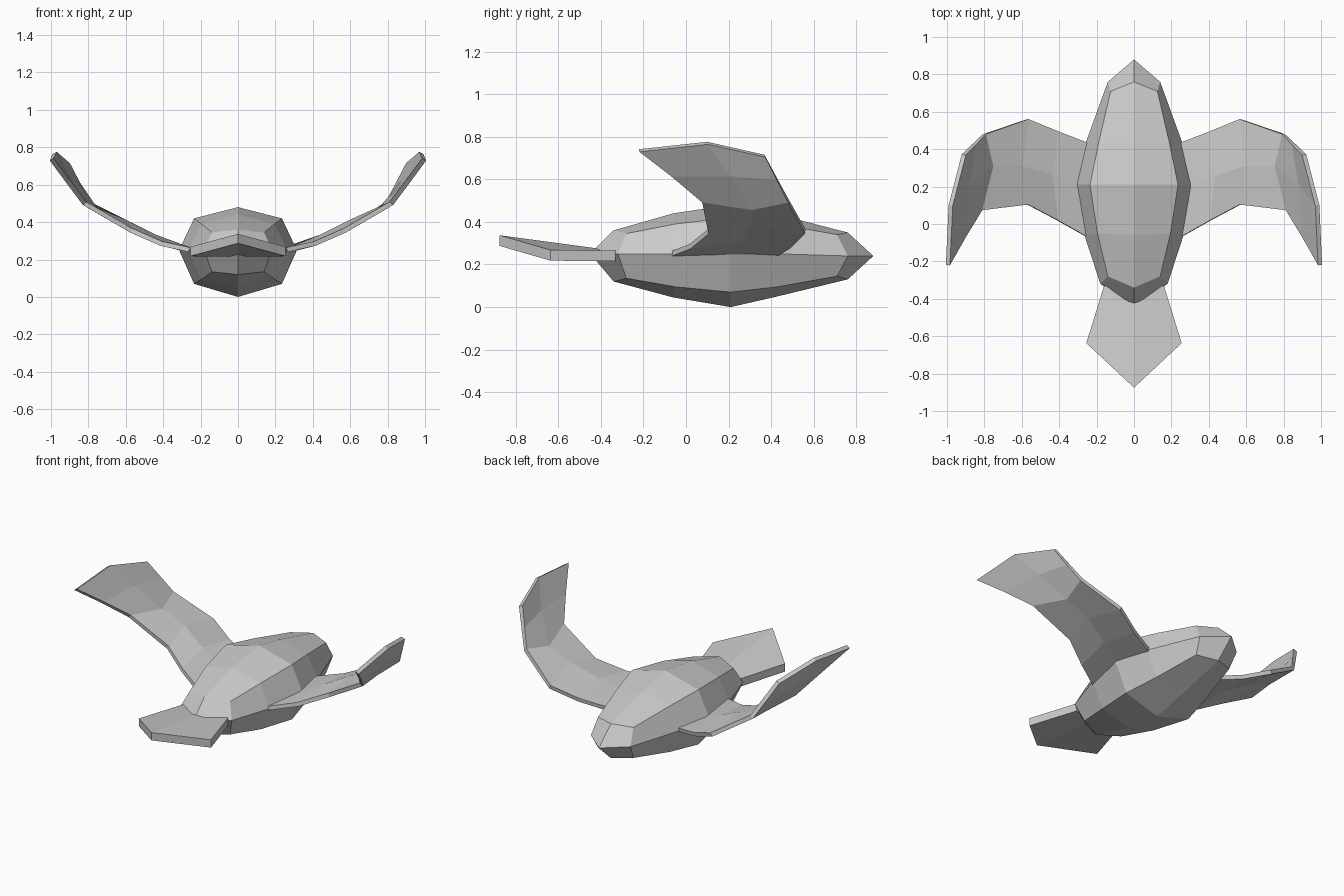
import bpy


def make_object(name, verts, faces):
    mesh = bpy.data.meshes.new(name)
    mesh.from_pydata(verts, [], faces)
    mesh.update()
    obj = bpy.data.objects.new(name, mesh)
    bpy.context.collection.objects.link(obj)
    return obj


# Body: five eight-sided rings along y, closed by a pointed four-quad cap at each end
# y, top z, bottom z, side x, side y, diagonal x, diagonal y, diagonal upper z, diagonal lower z
RINGS = [
    (-0.34, 0.36, 0.12, 0.18, -0.32, 0.14, -0.28, 0.345, 0.135),
    (-0.06, 0.44, 0.045, 0.265, -0.06, 0.195, -0.05, 0.39, 0.095),
    (0.21, 0.48, 0.00, 0.315, 0.21, 0.235, 0.21, 0.42, 0.07),
    (0.43, 0.435, 0.05, 0.26, 0.43, 0.19, 0.43, 0.39, 0.095),
    (0.76, 0.35, 0.13, 0.14, 0.76, 0.125, 0.71, 0.34, 0.145),
]
verts, faces = [], []
for y, top, bottom, sx, sy, dx, dy, du, dl in RINGS:
    mid = 0.25 if y < 0.5 else 0.24
    verts += [(0, y, top), (dx, dy, du), (sx, sy, mid), (dx, dy, dl),
              (0, y, bottom), (-dx, dy, dl), (-sx, sy, mid), (-dx, dy, du)]
for r in range(len(RINGS) - 1):
    for i in range(8):
        a, b = r * 8 + i, r * 8 + (i + 1) % 8
        # split quads so the diagonals mirror left to right
        if i in (0, 2, 5, 7):
            faces += [(a, b, b + 8, a + 8)]
        else:
            faces += [(b, b + 8, a + 8, a)]
back = len(verts)
front = back + 1
verts += [(0, -0.45, 0.25), (0, 0.88, 0.24)]
last = 8 * (len(RINGS) - 1)
for i in (0, 2, 4, 6):
    j = (i + 2) % 8
    faces.append((back, j, i + 1, i))
    faces.append((front, last + i, last + i + 1, last + j))
make_object("body", verts, faces)

# Wings: leading, middle and trailing points per station, mirrored and thickened
WING = [
    [(0.24, 0.43, 0.25), (0.29, 0.20, 0.255), (0.25, -0.07, 0.25)],
    [(0.41, 0.495, 0.29), (0.44, 0.26, 0.32), (0.41, 0.02, 0.285)],
    [(0.57, 0.56, 0.355), (0.60, 0.31, 0.40), (0.57, 0.105, 0.355)],
    [(0.80, 0.48, 0.50), (0.76, 0.31, 0.465), (0.82, 0.075, 0.50)],
    [(0.855, 0.425, 0.605), (0.89, 0.21, 0.62), (0.91, -0.07, 0.62)],
    [(0.91, 0.37, 0.71), (0.98, 0.10, 0.77), (0.995, -0.22, 0.735)],
]
for side, label in ((1, "right"), (-1, "left")):
    verts = [(side * x, y, z) for station in WING for x, y, z in station]
    faces = []
    for s in range(len(WING) - 1):
        for i in range(2):
            a = s * 3 + i
            quad = (a, a + 1, a + 4, a + 3)
            faces.append(quad if side > 0 else quad[::-1])
    wing = make_object(label + "_wing", verts, faces)
    thick = wing.modifiers.new("thickness", "SOLIDIFY")
    thick.thickness = 0.025
    thick.offset = 0

# Tail: creased fan-shaped slab
outline = [(0, -0.34, 0.265), (0.16, -0.33, 0.265), (0.255, -0.637, 0.268),
           (0, -0.875, 0.337), (-0.255, -0.637, 0.268), (-0.16, -0.33, 0.265)]
verts = outline + [(x, y, z - 0.05) for x, y, z in outline]
faces = [(0, 3, 2, 1), (0, 5, 4, 3), (6, 7, 8, 9), (6, 9, 10, 11)]
faces += [(i, (i + 1) % 6, (i + 1) % 6 + 6, i + 6) for i in range(6)]
make_object("tail", verts, faces)
